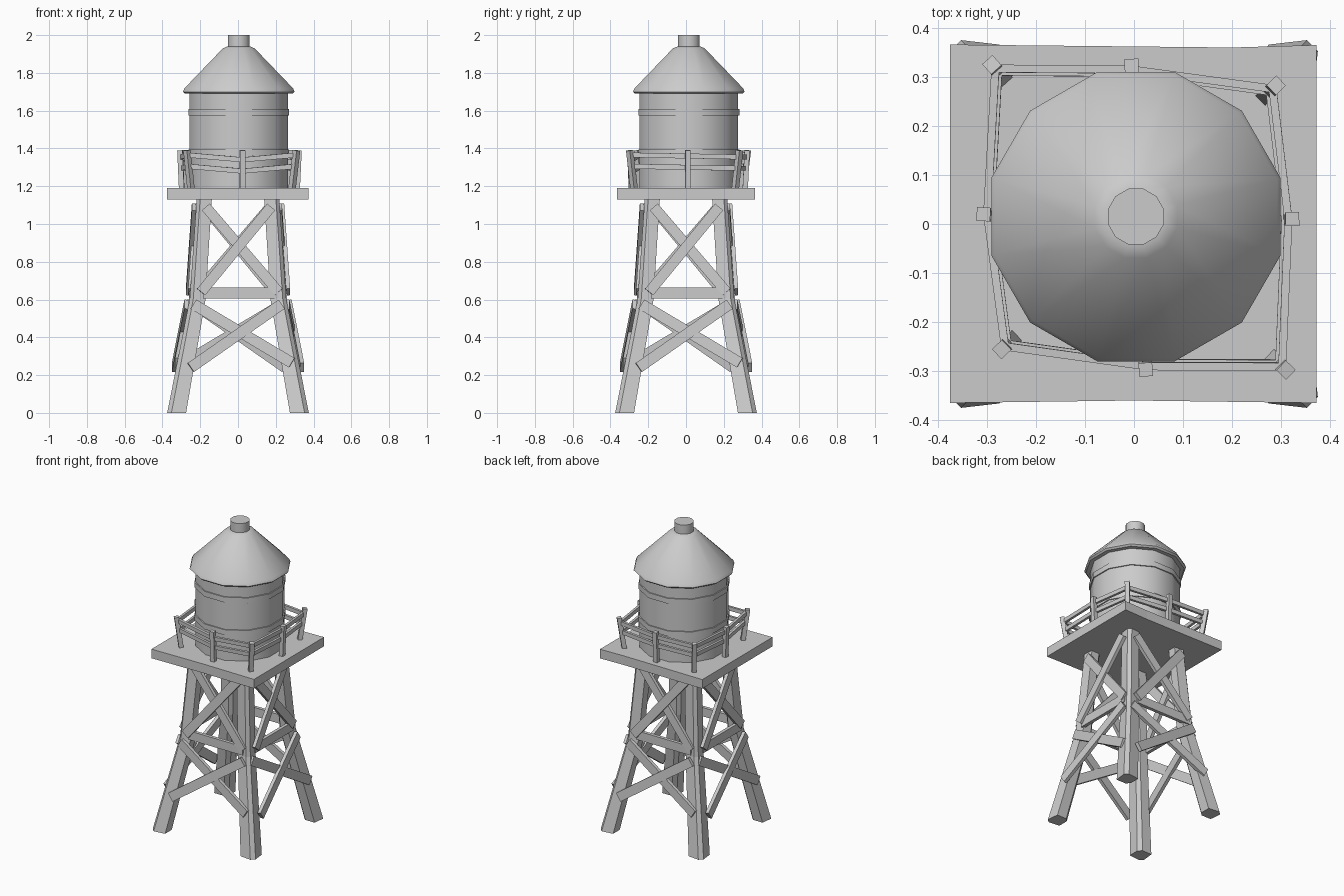
import bpy, bmesh, math
from mathutils import Vector, Matrix

if "Cube" in bpy.data.objects:
    bpy.data.objects.remove(bpy.data.objects["Cube"])


def make_object(name, bm, smooth=False):
    bmesh.ops.recalc_face_normals(bm, faces=bm.faces)
    mesh = bpy.data.meshes.new(name)
    bm.to_mesh(mesh)
    bm.free()
    ob = bpy.data.objects.new(name, mesh)
    bpy.context.collection.objects.link(ob)
    if smooth:
        bpy.ops.object.select_all(action='DESELECT')
        ob.select_set(True)
        bpy.context.view_layer.objects.active = ob
        bpy.ops.object.shade_smooth_by_angle(angle=math.radians(35))
    return ob


def loft(name, rings, smooth=False):
    """Skin a list of closed rings and cap both ends."""
    bm = bmesh.new()
    loops = [[bm.verts.new(p) for p in ring] for ring in rings]
    n = len(loops[0])
    for a, b in zip(loops, loops[1:]):
        for i in range(n):
            j = (i + 1) % n
            bm.faces.new((a[i], a[j], b[j], b[i]))
    bm.faces.new(loops[0])
    bm.faces.new(loops[-1])
    return make_object(name, bm, smooth)


def lathe(name, profile, sides=12, centre=(0.004, 0.015)):
    """Profile is (flat-to-centre radius, z)."""
    k = 1 / math.cos(math.pi / sides)
    rings = []
    for r, z in profile:
        angles = [2 * math.pi * (i + 0.5) / sides for i in range(sides)]
        rings.append([(centre[0] + r * k * math.cos(a),
                       centre[1] + r * k * math.sin(a), z) for a in angles])
    return loft(name, rings, True)


def beam(name, p, q, width, thick, normal):
    """Box from p to q, thin along the normal."""
    p, q, n = Vector(p), Vector(q), Vector(normal)
    d = (q - p).normalized()
    side = d.cross(n).normalized()
    n = side.cross(d)
    corners = [side * (sx * width / 2) + n * (sy * thick / 2)
               for sx, sy in ((-1, -1), (1, -1), (1, 1), (-1, 1))]
    return loft(name, [[end + c for c in corners] for end in (p, q)])


# Tank, hoops, roof and cap
lathe("tank", [(0.26, 1.18), (0.26, 1.71)])
for name, z in (("upper_hoop", 1.575), ("lower_hoop", 1.36)):
    lathe(name, [(0.255, z), (0.267, z), (0.267, z + 0.035), (0.255, z + 0.035)])
lathe("roof", [(0.25, 1.69), (0.285, 1.69), (0.295, 1.70), (0.288, 1.718),
               (0.084, 1.93), (0.06, 1.94)])
lathe("roof_cap", [(0.057, 1.92), (0.057, 2.0)])

# Platform with slightly bowed front and back edges
outline = [(-0.375, -0.365), (0, -0.36), (0.372, -0.365),
           (0.372, 0.365), (0.2, 0.36), (-0.375, 0.366)]
loft("platform", [[(x, y, z) for x, y in outline] for z in (1.13, 1.19)])

# Legs: chamfered square section, kinked at mid height
for sx in (-1, 1):
    for sy in (-1, 1):
        rings = []
        for c, z, h in ((0.325, 0, 0.05), (0.214, 0.6, 0.042), (0.178, 1.14, 0.04)):
            k = h * 0.45
            section = [(-h + k, -h), (h - k * 0.4, -h), (h, h - k),
                       (h - k, h), (-h, h - k * 0.4), (-h, -h + k)]
            rings.append([(sx * (c + u), sy * (c + v), z) for u, v in section])
        loft("leg", rings)

# Braces: upper cross, girt and lower cross on each side
# name, x0, z0, x1, z1, extra outward offset, width
braces = [("upper_brace", -0.17, 1.09, 0.215, 0.64, 0.0, 0.055),
          ("upper_brace", 0.175, 1.09, -0.195, 0.64, 0.012, 0.055),
          ("girt", -0.185, 0.635, 0.215, 0.635, -0.006, 0.058),
          ("lower_brace", -0.235, 0.575, 0.285, 0.265, 0.0, 0.058),
          ("lower_brace", 0.23, 0.575, -0.25, 0.24, 0.012, 0.058)]


def leg_face(z):
    """Distance of the outer leg face from the centre at height z."""
    if z > 0.6:
        return 0.256 + (0.218 - 0.256) * (z - 0.6) / 0.54
    return 0.375 + (0.256 - 0.375) * z / 0.6


for side_i in range(4):
    turn = Matrix.Rotation(side_i * math.pi / 2, 3, 'Z')
    for name, x0, z0, x1, z1, off, w in braces:
        p = turn @ Vector((x0, -leg_face(z0) - off, z0))
        q = turn @ Vector((x1, -leg_face(z1) - off, z1))
        beam(name, p, q, w, 0.022, turn @ Vector((0, -1, 0)))

# Railing posts lean outward; x, y of tops and rail height shift
tops = [(-0.29, 0.325, 0.01), (-0.005, 0.323, 0.0), (0.29, 0.283, 0.0),
        (0.323, 0.01, 0.005), (0.31, -0.298, 0.01), (0.024, -0.297, -0.015),
        (-0.27, -0.256, 0.01), (-0.307, 0.02, 0.0)]
for i, (x, y, dz) in enumerate(tops):
    top = Vector((x, y, 1.39))
    corner = i % 2 == 0
    base = Vector((x * (0.92 if corner else 0.97), y * (0.92 if corner else 0.97), 1.18))
    beam("rail_post", base, top, 0.028, 0.028, (x, y, 0))
    x2, y2, dz2 = tops[(i + 1) % 8]
    for z, s in ((1.355, 0.975), (1.295, 0.955)):
        a = Vector((x * s, y * s, z + dz))
        b = Vector((x2 * s, y2 * s, z + dz2))
        mid = (a + b) / 2
        beam("rail", a, b, 0.026, 0.016, (mid.x, mid.y, 0))
